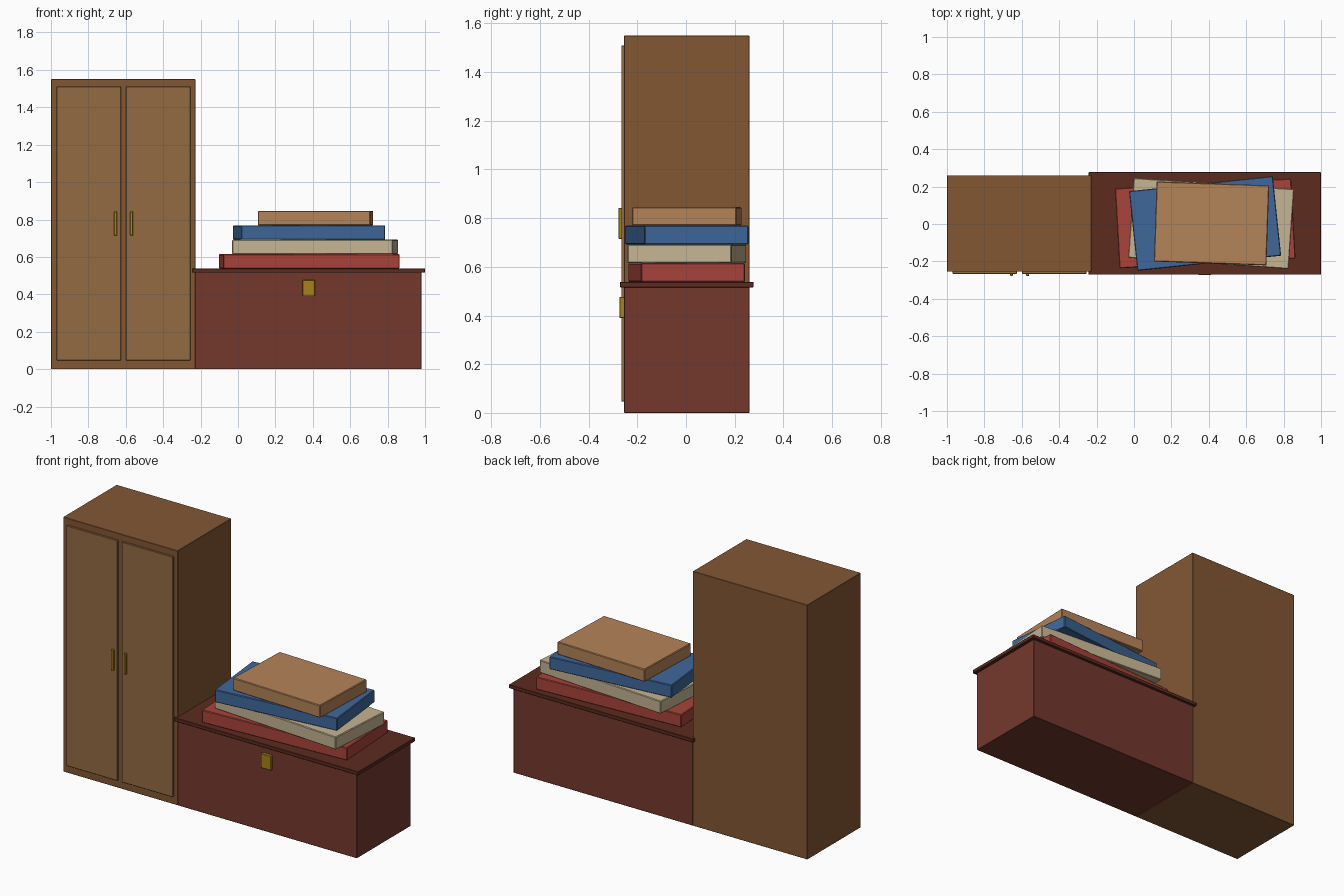
import bpy
from math import radians

if "Cube" in bpy.data.objects:
    bpy.data.objects.remove(bpy.data.objects["Cube"])


def material(name, rgb):
    # sRGB 0-255 to linear
    m = bpy.data.materials.new(name)
    m.diffuse_color = [((c / 255 + 0.055) / 1.055) ** 2.4 for c in rgb] + [1]
    m.use_nodes = True
    m.node_tree.nodes["Principled BSDF"].inputs["Base Color"].default_value = m.diffuse_color
    return m


def box(name, mat, x, y, z, turn=0, bevel=0.0):
    """Box from (min, max) ranges, optionally turned about z and bevelled."""
    size = [r[1] - r[0] for r in (x, y, z)]
    bpy.ops.mesh.primitive_cube_add(size=1, location=[sum(r) / 2 for r in (x, y, z)])
    ob = bpy.context.object
    ob.name = name
    ob.data.name = name
    ob.scale = size
    bpy.ops.object.transform_apply(location=False, rotation=False, scale=True)
    ob.rotation_euler.z = radians(turn)
    ob.data.materials.append(mat)
    if bevel:
        b = ob.modifiers.new("soft_edge", 'BEVEL')
        b.width = bevel
        b.segments = 1
    return ob


wood = material("wood", (131, 87, 52))
panel = material("door_wood", (146, 107, 66))
chest = material("chest_wood", (116, 56, 45))
lid = material("lid_wood", (92, 43, 31))
brass = material("brass", (170, 130, 20))

# Wardrobe with two doors and handles
box("wardrobe_body", wood, (-1, -0.228), (-0.255, 0.26), (0, 1.55), bevel=0.002)
mid = -0.612
for side, s in (("left", -1), ("right", 1)):
    box(side + "_door", panel, sorted((mid + s * 0.014, mid + s * 0.358)),
        (-0.266, -0.25), (0.047, 1.51), bevel=0.002)
    box(side + "_handle", brass, sorted((mid + s * 0.035, mid + s * 0.051)),
        (-0.277, -0.262), (0.715, 0.842), bevel=0.002)

# Chest with lid and latch
box("chest_body", chest, (-0.228, 0.98), (-0.255, 0.26), (0, 0.52), bevel=0.002)
box("chest_lid", lid, (-0.243, 1.0), (-0.271, 0.277), (0.516, 0.538), bevel=0.002)
box("chest_latch", brass, (0.346, 0.412), (-0.274, -0.25), (0.39, 0.477), bevel=0.002)

# Stack of folded blankets: colour, centre x, width, turn
stack = [("red", (168, 68, 58), 0.381, 0.943, 3.2),
         ("cream", (198, 181, 147), 0.4125, 0.86, -4),
         ("blue", (62, 104, 154), 0.38, 0.773, 6),
         ("tan", (180, 131, 88), 0.4145, 0.602, -2)]
z = 0.538
for colour, rgb, cx, width, turn in stack:
    box(colour + "_blanket", material(colour + "_cloth", rgb),
        (cx - width / 2, cx + width / 2), (-0.211, 0.217), (z, z + 0.077),
        turn, bevel=0.004)
    z += 0.077
